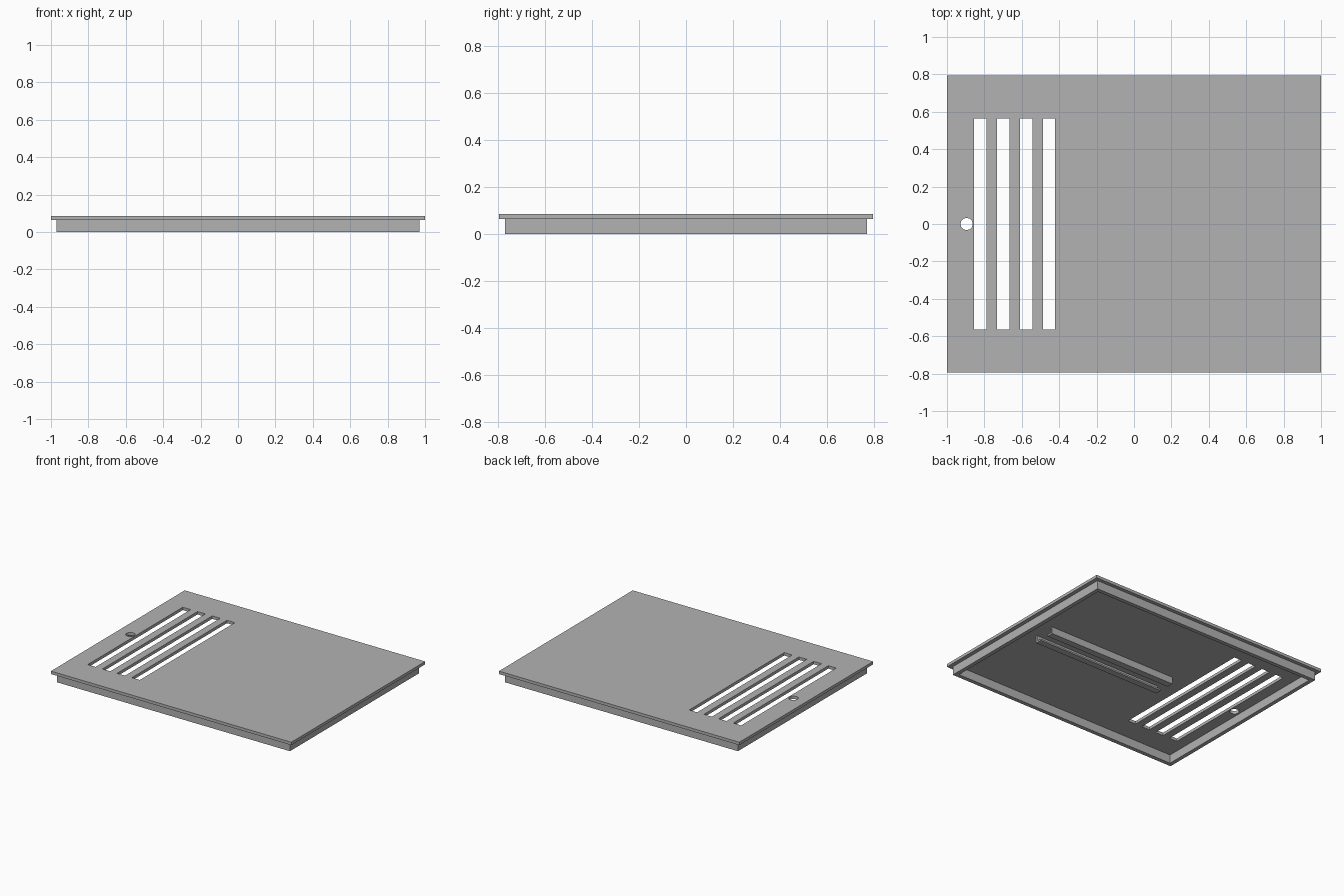
import bpy
import bmesh
from mathutils import Matrix, Vector

cube = bpy.data.objects.get("Cube")
if cube:
    bpy.data.objects.remove(cube, do_unlink=True)

grey = bpy.data.materials.new("plain grey")
grey.use_nodes = True
grey.diffuse_color = (0.45, 0.45, 0.45, 1)
grey.node_tree.nodes["Principled BSDF"].inputs["Base Color"].default_value = grey.diffuse_color


def add_object(name, bm):
    mesh = bpy.data.meshes.new(name)
    bm.to_mesh(mesh)
    bm.free()
    mesh.materials.append(grey)
    obj = bpy.data.objects.new(name, mesh)
    bpy.context.scene.collection.objects.link(obj)
    return obj


def box(name, low, high):
    low, high = Vector(low), Vector(high)
    bm = bmesh.new()
    place = Matrix.Translation((low + high) / 2) @ Matrix.Diagonal((*(high - low), 1))
    bmesh.ops.create_cube(bm, size=1, matrix=place)
    return add_object(name, bm)


def cylinder(name, centre, radius, depth, sides):
    bm = bmesh.new()
    bmesh.ops.create_cone(bm, cap_ends=True, segments=sides, radius1=radius,
                          radius2=radius, depth=depth, matrix=Matrix.Translation(centre))
    return add_object(name, bm)


def cut(target, cutters):
    # Apply the cuts, then discard the cutters
    for cutter in cutters:
        cutter.hide_render = True
        mod = target.modifiers.new("cut", 'BOOLEAN')
        mod.operation = 'DIFFERENCE'
        mod.solver = 'EXACT'
        mod.object = cutter
    bpy.context.view_layer.update()
    graph = bpy.context.evaluated_depsgraph_get()
    result = bpy.data.meshes.new_from_object(target.evaluated_get(graph))
    target.modifiers.clear()
    target.data = result
    for cutter in cutters:
        bpy.data.objects.remove(cutter, do_unlink=True)


TOP, UNDER = 0.086, 0.064

# Cover plate with four vent slots and a finger hole
plate = box("cover_plate", (-1, -0.795, UNDER), (1, 0.795, TOP))
cutters = [cylinder("hole_cutter", (-0.895, 0, UNDER), 0.033, 0.2, 12)]
for i in range(4):
    x = -0.822 + i * 0.1225
    cutters.append(box("slot_cutter", (x - 0.033, -0.565, 0), (x + 0.033, 0.565, 0.2)))
cut(plate, cutters)

# Skirt set in from the plate edge, open below
skirt = box("skirt", (-0.97, -0.768, 0), (0.97, 0.768, UNDER))
cut(skirt, [box("skirt_cutter", (-0.94, -0.738, -0.1), (0.94, 0.738, 0.2))])

# Pair of L-shaped rails facing each other on the underside
for side, label in ((1, "back"), (-1, "front")):
    profile = [(0.085, UNDER), (0.085, 0.012), (0.035, 0.012),
               (0.035, 0.024), (0.073, 0.024), (0.073, UNDER)]
    bm = bmesh.new()
    face = bm.faces.new([bm.verts.new((-0.27, side * y, z)) for y, z in profile])
    extruded = bmesh.ops.extrude_face_region(bm, geom=[face], use_keep_orig=True)
    moved = [v for v in extruded["geom"] if isinstance(v, bmesh.types.BMVert)]
    bmesh.ops.translate(bm, verts=moved, vec=(1.07, 0, 0))
    bmesh.ops.recalc_face_normals(bm, faces=bm.faces)
    add_object(label + "_rail", bm)
